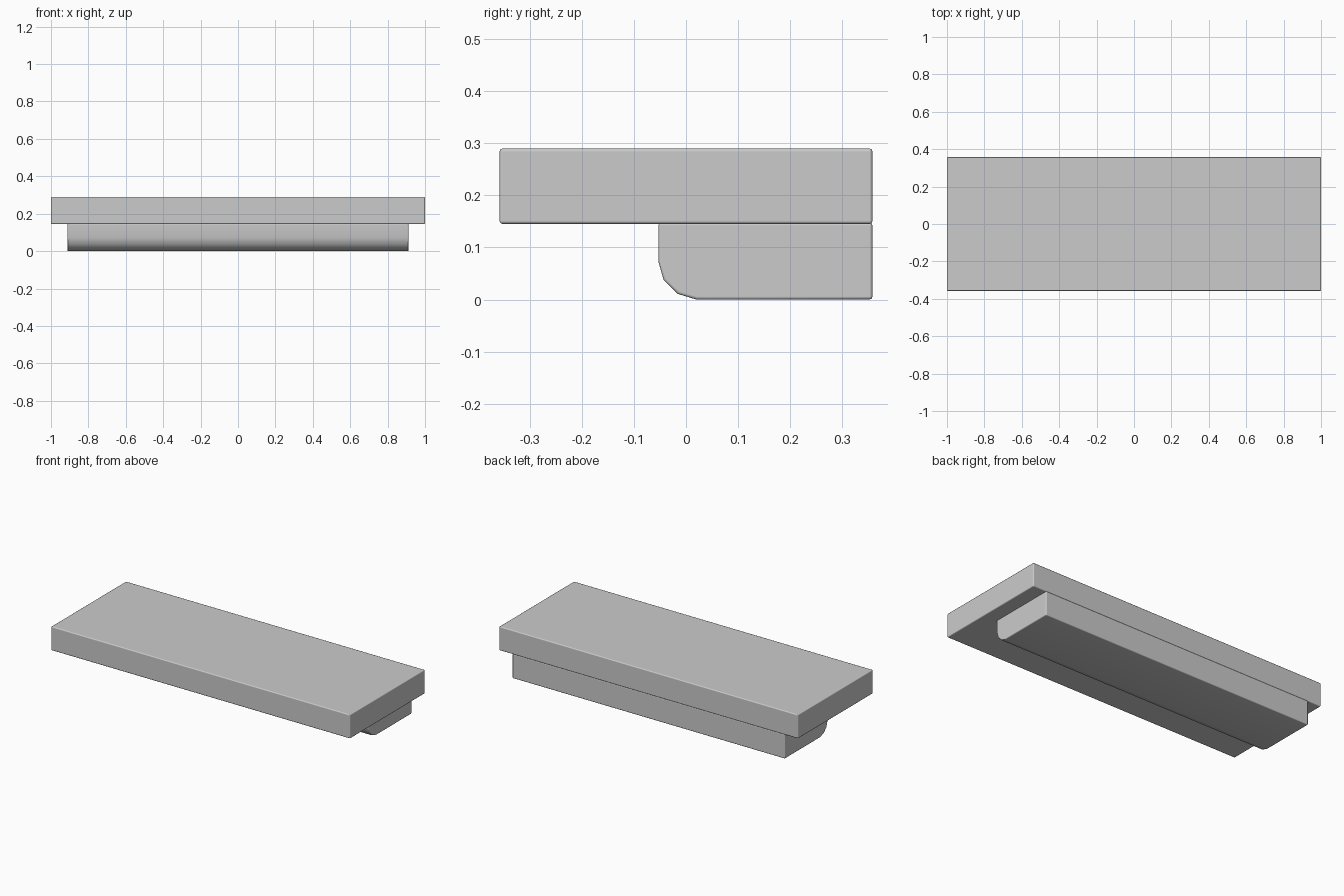
import bpy, bmesh

cube = bpy.data.objects.get("Cube")
if cube:
    bpy.data.objects.remove(cube, do_unlink=True)

GREY = (0.6, 0.6, 0.6, 1)
stone = bpy.data.materials.new("stone grey")
stone.use_nodes = True
stone.diffuse_color = GREY
stone.node_tree.nodes["Principled BSDF"].inputs["Base Color"].default_value = GREY


def extrude_profile(name, profile, half_width, bevel):
    """Extrude a y-z profile along x and soften its edges."""
    bm = bmesh.new()
    face = bm.faces.new([bm.verts.new((-half_width, y, z)) for y, z in profile])
    ext = bmesh.ops.extrude_face_region(bm, geom=[face])
    verts = [g for g in ext["geom"] if isinstance(g, bmesh.types.BMVert)]
    bmesh.ops.translate(bm, verts=verts, vec=(2 * half_width, 0, 0))
    bmesh.ops.recalc_face_normals(bm, faces=bm.faces)
    mesh = bpy.data.meshes.new(name)
    bm.to_mesh(mesh)
    bm.free()
    mesh.materials.append(stone)
    obj = bpy.data.objects.new(name, mesh)
    bpy.context.collection.objects.link(obj)
    mod = obj.modifiers.new("soft edges", "BEVEL")
    mod.width = bevel
    mod.segments = 2
    mod.limit_method = "ANGLE"
    mod.angle_limit = 0.6
    mod.harden_normals = True
    bpy.ops.object.select_all(action="DESELECT")
    obj.select_set(True)
    bpy.context.view_layer.objects.active = obj
    bpy.ops.object.shade_smooth_by_angle(angle=0.6)
    return obj


# Top slab
extrude_profile("top_slab", [(-0.358, 0.145), (0.358, 0.145), (0.358, 0.29), (-0.358, 0.29)], 1.0, 0.006)

# Narrower support below, flush at the back, with a rounded front lower edge
extrude_profile("support_block", [
    (-0.053, 0.148), (-0.053, 0.073), (-0.043, 0.038), (-0.016, 0.011),
    (0.02, 0), (0.358, 0), (0.358, 0.148)], 0.912, 0.006)
